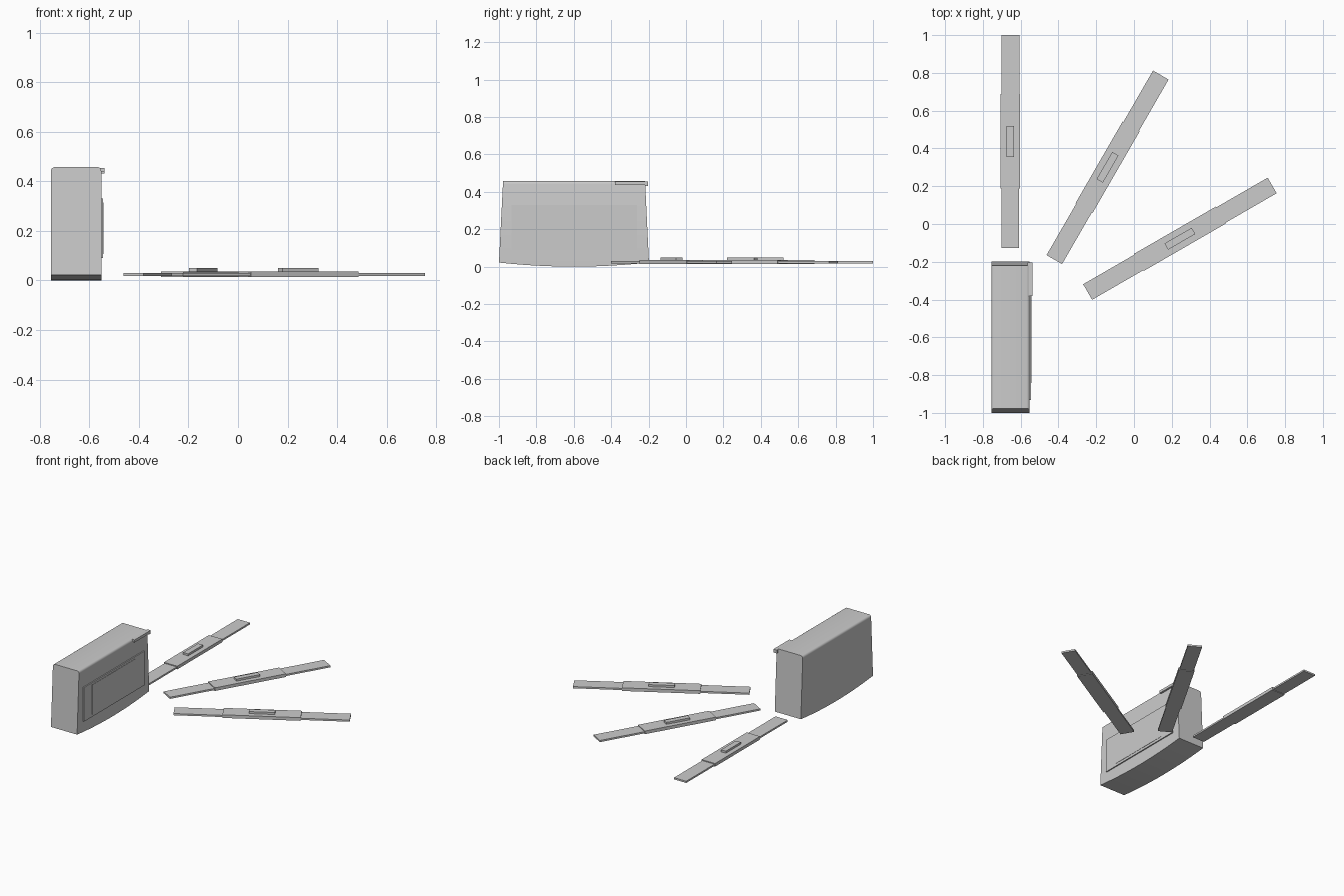
import bpy, bmesh, math
from mathutils import Matrix, Vector

if "Cube" in bpy.data.objects:
    bpy.data.objects.remove(bpy.data.objects["Cube"])


def finish(bm, name, matrix=None):
    bmesh.ops.recalc_face_normals(bm, faces=bm.faces)
    me = bpy.data.meshes.new(name)
    bm.to_mesh(me)
    bm.free()
    ob = bpy.data.objects.new(name, me)
    bpy.context.collection.objects.link(ob)
    if matrix:
        ob.matrix_world = matrix
    return ob


def box(name, lo, hi, matrix=None, bevel=0.0):
    lo, hi = Vector(lo), Vector(hi)
    bm = bmesh.new()
    bmesh.ops.create_cube(bm, size=1, matrix=Matrix.Translation((lo + hi) / 2)
                          @ Matrix.Diagonal((*(hi - lo), 1)))
    if bevel:
        bmesh.ops.bevel(bm, geom=bm.edges[:], offset=bevel, segments=1,
                        affect='EDGES', profile=0.5)
    return finish(bm, name, matrix)


# Carton: tapered side profile with a bowed base, extruded across x
X0, X1 = -0.755, -0.552
N = 12
profile = [(-0.978, 0.458)]
for i in range(N + 1):
    t = -1 + 2 * i / N
    profile.append((-0.599 + 0.401 * t, 0.022 * t * t))
profile.append((-0.219, 0.458))
bm = bmesh.new()
face = bm.faces.new([bm.verts.new((X0, y, z)) for y, z in profile])
ext = bmesh.ops.extrude_face_region(bm, geom=[face])
bmesh.ops.translate(bm, vec=(X1 - X0, 0, 0),
                    verts=[g for g in ext['geom'] if isinstance(g, bmesh.types.BMVert)])
top = [e for e in bm.edges if all(v.co.z > 0.45 for v in e.verts)
       and abs(e.verts[0].co.x - e.verts[1].co.x) < 1e-4]
bmesh.ops.bevel(bm, geom=top, offset=0.016, segments=4, affect='EDGES', profile=0.5)
carton = finish(bm, "carton")
bpy.context.view_layer.objects.active = carton
carton.select_set(True)
bpy.ops.object.shade_smooth_by_angle(angle=math.radians(35))

# Side panel with its inner plate
box("side_panel", (X1 - 0.01, -0.933, 0.09), (-0.544, -0.261, 0.33))
box("side_panel_plate", (X1 - 0.01, -0.843, 0.107), (-0.542, -0.368, 0.315))

# Lid tab with a hooked end
box("lid_tab", (X1 - 0.012, -0.38, 0.437), (-0.538, -0.205, 0.455))
box("lid_tab_hook", (X1 - 0.012, -0.22, 0.432), (-0.538, -0.203, 0.455))

# Three adhesive strips: thin tape, thicker middle, raised pad
for i, (x, y, deg) in enumerate([(-0.655, 0.437, 90), (-0.14, 0.30, 60), (0.243, -0.078, 30)]):
    m = Matrix.Translation((x, y, 0)) @ Matrix.Rotation(math.radians(deg), 4, 'Z')
    box(f"strip_tape_{i}", (-0.564, -0.0475, 0.018), (0.564, 0.0475, 0.03), m)
    box(f"strip_middle_{i}", (-0.25, -0.052, 0.014), (0.25, 0.052, 0.036), m)
    box(f"strip_pad_{i}", (-0.083, -0.019, 0.03), (0.083, 0.019, 0.05), m)
